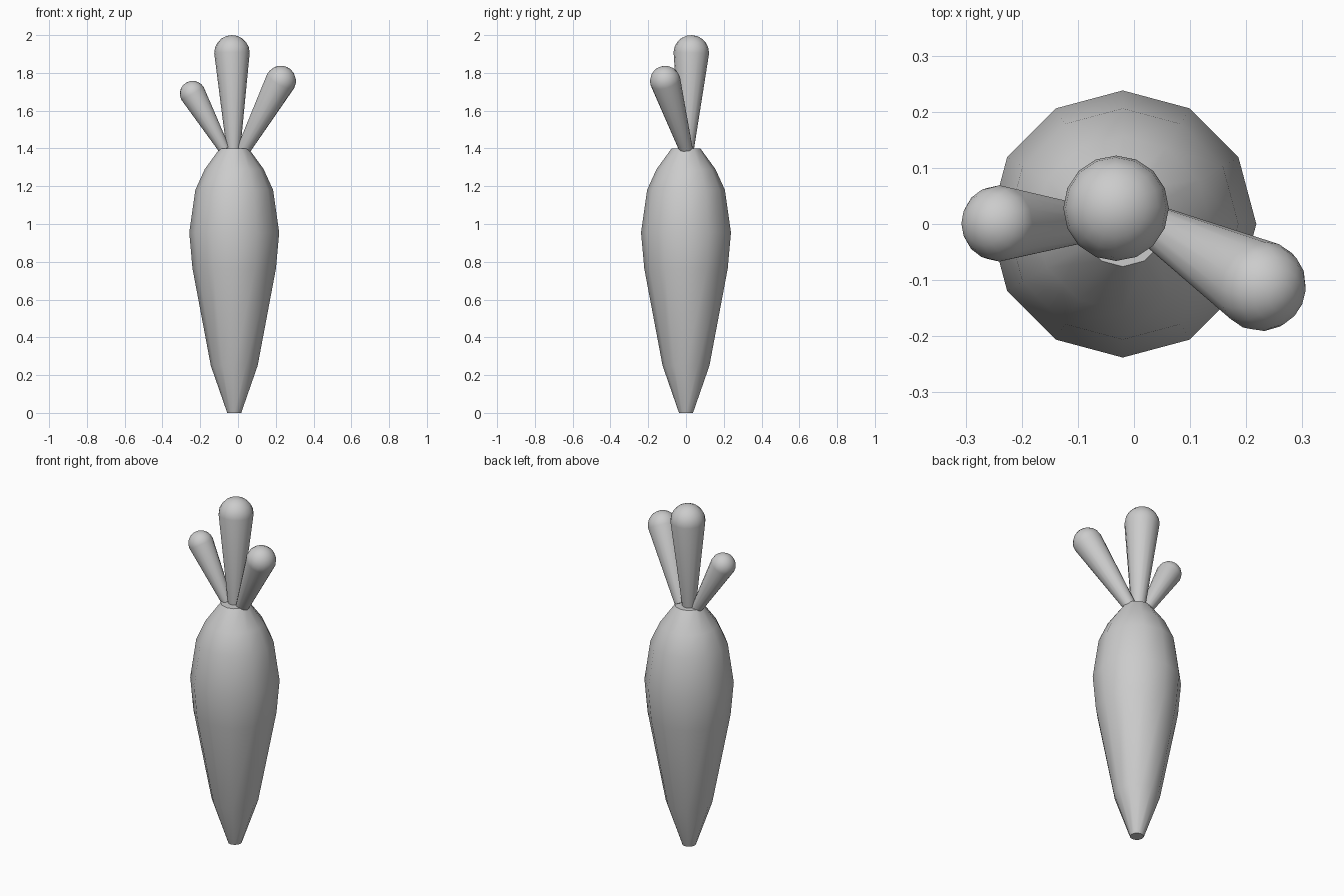
import bpy, bmesh, math
from mathutils import Vector

if "Cube" in bpy.data.objects:
    bpy.data.objects.remove(bpy.data.objects["Cube"])


def lathe(name, profile, sides, origin, axis=(0, 0, 1)):
    """Revolve (radius, height) points about an axis; radius 0 makes a pole."""
    bm = bmesh.new()
    q = Vector((0, 0, 1)).rotation_difference(Vector(axis))
    rings = []
    for r, h in profile:
        n = 1 if r == 0 else sides
        rings.append([bm.verts.new(Vector(origin) + q @ Vector((
            r * math.cos(2 * math.pi * i / sides),
            r * math.sin(2 * math.pi * i / sides), h))) for i in range(n)])
    for a, b in zip(rings, rings[1:]):
        for i in range(sides):
            j = (i + 1) % sides
            if len(b) == 1:
                bm.faces.new((a[i], a[j], b[0]))
            else:
                bm.faces.new((a[i], a[j], b[j], b[i]))
    for ring in (rings[0], rings[-1]):
        if len(ring) > 1:
            bm.faces.new(ring)
    bmesh.ops.recalc_face_normals(bm, faces=bm.faces)
    mesh = bpy.data.meshes.new(name)
    bm.to_mesh(mesh)
    bm.free()
    ob = bpy.data.objects.new(name, mesh)
    bpy.context.collection.objects.link(ob)
    bpy.ops.object.select_all(action='DESELECT')
    ob.select_set(True)
    bpy.context.view_layer.objects.active = ob
    bpy.ops.object.shade_smooth_by_angle(angle=math.radians(40))
    return ob


def leaf(name, base, tip, r_base, r_tip):
    """Tapered stalk ending in a hemisphere centred on tip."""
    d = Vector(tip) - Vector(base)
    profile = [(r_base, 0)]
    steps = 5
    for k in range(steps):
        a = math.pi / 2 * k / steps
        profile.append((r_tip * math.cos(a), d.length + r_tip * math.sin(a)))
    profile.append((0, d.length + r_tip))
    lathe(name, profile, 16, base, d.normalized())


# Root body
lathe("carrot_root", [(0.037, 0), (0.124, 0.25), (0.221, 0.765), (0.238, 0.955),
                      (0.206, 1.18), (0.156, 1.29), (0.076, 1.4)], 12, (-0.02, 0, 0))

# Leaf stalks
leaf("leaf_centre", (-0.024, 0.005, 1.39), (-0.032, 0.028, 1.906), 0.036, 0.094)
leaf("leaf_left", (-0.072, 0, 1.395), (-0.24, 0.001, 1.69), 0.03, 0.068)
leaf("leaf_right", (0.03, 0, 1.395), (0.226, -0.11, 1.757), 0.036, 0.081)
